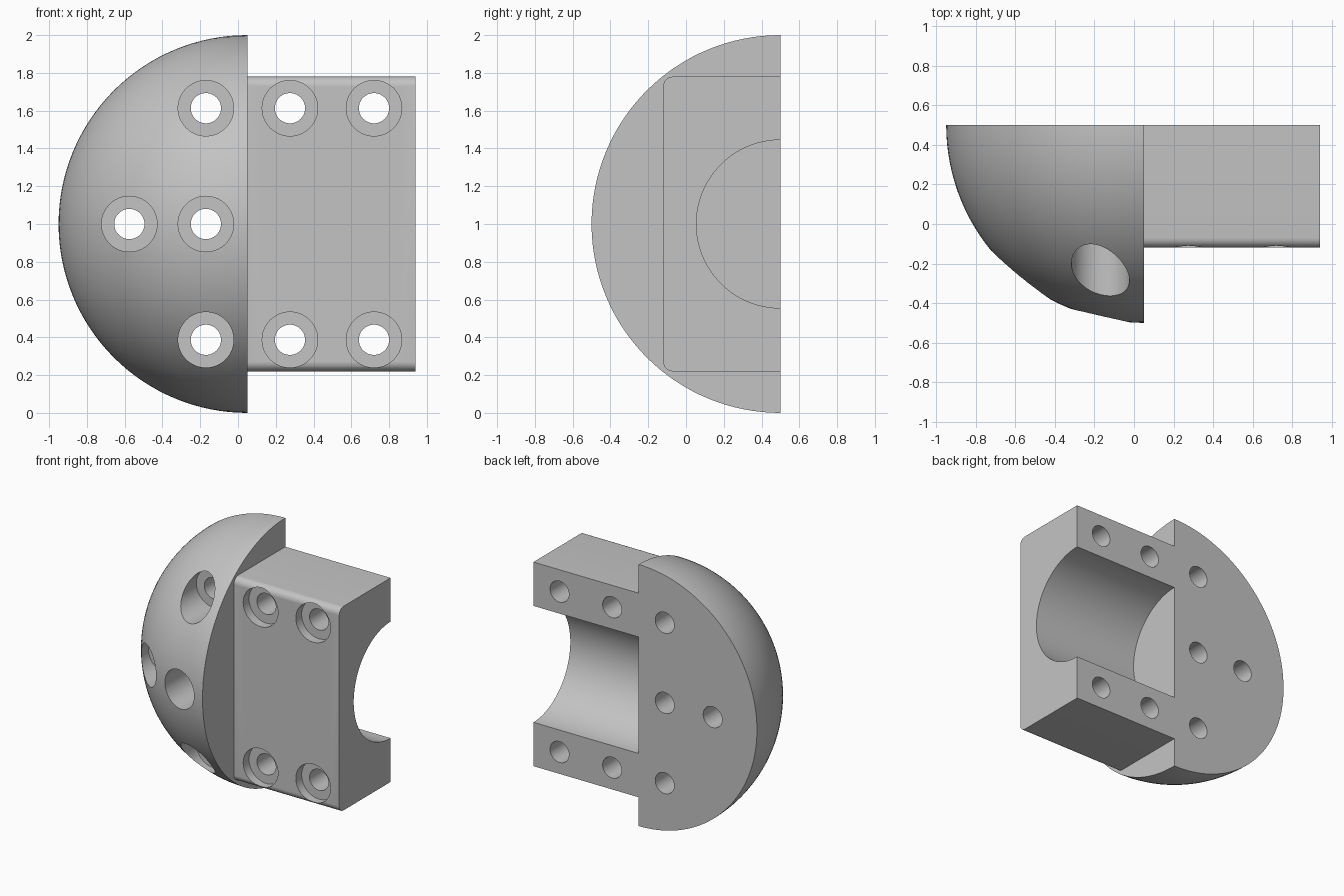
import bpy, bmesh, math
from mathutils import Matrix, Vector

cube = bpy.data.objects.get("Cube")
if cube:
    bpy.data.objects.remove(cube, do_unlink=True)

grey = bpy.data.materials.new("plain grey")
grey.use_nodes = True
grey.diffuse_color = (0.55, 0.55, 0.55, 1)
grey.node_tree.nodes["Principled BSDF"].inputs["Base Color"].default_value = grey.diffuse_color

BACK, MID, SPLIT, END = 0.5, 1.0, 0.05, 0.94   # back plane, axis height, dome/block joint, block end
FRONT, HALF, ROUND = -0.12, 0.78, 0.05         # block front, half height, edge rounding
CHANNEL, BORE, SINK, FLOOR = 0.445, 0.08, 0.147, -0.05
ROW = 0.613                                    # screw row distance from the axis


def make_object(name, bm):
    bmesh.ops.recalc_face_normals(bm, faces=bm.faces[:])
    mesh = bpy.data.meshes.new(name)
    bm.to_mesh(mesh)
    bm.free()
    mesh.materials.append(grey)
    ob = bpy.data.objects.new(name, mesh)
    bpy.context.collection.objects.link(ob)
    return ob


def arc(cy, cz, r, start, stop, steps):
    angles = [math.radians(start + (stop - start) * i / steps) for i in range(steps + 1)]
    return [(cy + r * math.cos(a), cz + r * math.sin(a)) for a in angles]


def stepped_pins(name, centres, n=64):
    """Counterbored screw holes, all running along y."""
    bm = bmesh.new()
    steps = [(SINK, -1), (SINK, FLOOR), (BORE, FLOOR), (BORE, 1)]
    for x, z in centres:
        rings = [[bm.verts.new((x + r * math.cos(math.tau * i / n), y,
                                z + r * math.sin(math.tau * i / n)))
                  for i in range(n)] for r, y in steps]
        for a, b in zip(rings, rings[1:]):
            for i in range(n):
                j = (i + 1) % n
                bm.faces.new((a[i], a[j], b[j], b[i]))
        bm.faces.new(rings[0])
        bm.faces.new(rings[-1])
    return make_object(name, bm)


def drill(ob, centres):
    """Cut the screw holes, then shade smooth with sharp edges kept."""
    pins = stepped_pins(ob.name + "_cutter", centres)
    pins.hide_render = True
    mod = ob.modifiers.new("screw holes", "BOOLEAN")
    mod.operation, mod.solver, mod.object = "DIFFERENCE", "EXACT", pins
    graph = bpy.context.evaluated_depsgraph_get()
    mesh = bpy.data.meshes.new_from_object(ob.evaluated_get(graph))
    ob.modifiers.clear()
    ob.data = mesh
    bpy.data.objects.remove(pins, do_unlink=True)
    bpy.ops.object.select_all(action="DESELECT")
    ob.select_set(True)
    bpy.context.view_layer.objects.active = ob
    bpy.ops.object.shade_smooth_by_angle(angle=math.radians(30))


# Quarter-sphere dome, cut flat at the back and at the joint
bm = bmesh.new()
centre = Vector((SPLIT, BACK, MID))
bmesh.ops.create_uvsphere(bm, u_segments=128, v_segments=64, radius=1,
                          matrix=Matrix.Translation(centre))
for normal in ((0, 1, 0), (1, 0, 0)):
    bmesh.ops.bisect_plane(bm, geom=bm.verts[:] + bm.edges[:] + bm.faces[:], dist=1e-5,
                           plane_co=centre, plane_no=normal, clear_outer=True)
    bmesh.ops.edgeloop_fill(bm, edges=[e for e in bm.edges if e.is_boundary])
dome = make_object("quarter_dome", bm)
drill(dome, [(-0.17, MID + ROW), (-0.17, MID), (-0.17, MID - ROW), (-0.575, MID)])

# Clamp block: rounded front edges and a half-round channel in the back
profile = [(BACK, MID + HALF)]
profile += arc(FRONT + ROUND, MID + HALF - ROUND, ROUND, 90, 180, 8)
profile += arc(FRONT + ROUND, MID - HALF + ROUND, ROUND, 180, 270, 8)
profile += [(BACK, MID - HALF)]
profile += arc(BACK, MID, CHANNEL, 270, 90, 64)
bm = bmesh.new()
face = bm.faces.new([bm.verts.new((SPLIT, y, z)) for y, z in profile])
side = bmesh.ops.extrude_face_region(bm, geom=[face], use_keep_orig=True)["geom"]
bmesh.ops.translate(bm, vec=(END - SPLIT, 0, 0),
                    verts=[v for v in side if isinstance(v, bmesh.types.BMVert)])
block = make_object("clamp_block", bm)
drill(block, [(x, MID + s * ROW) for x in (0.275, 0.72) for s in (1, -1)])
